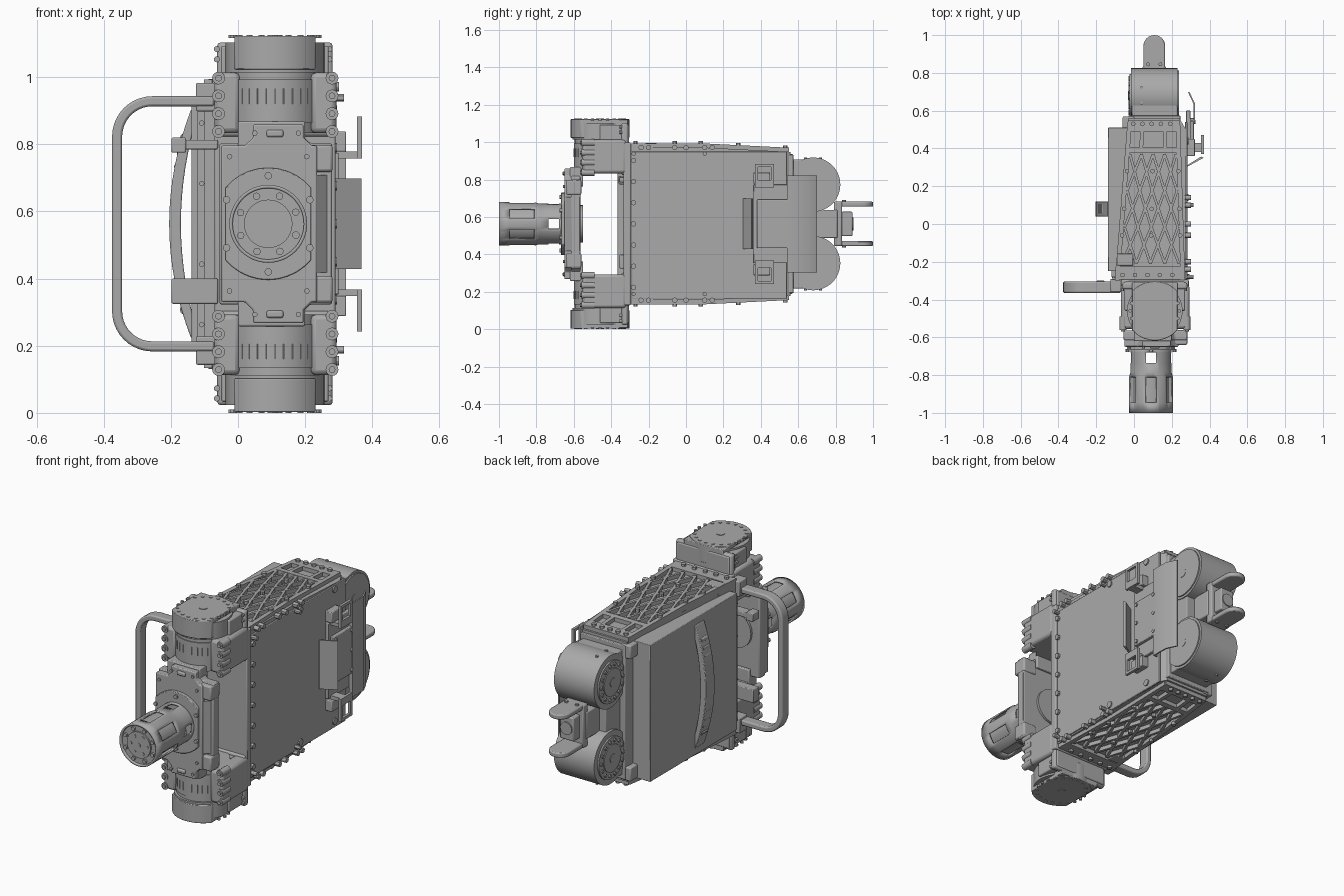
import bpy, bmesh, math
from mathutils import Matrix, Vector

cube = bpy.data.objects.get("Cube")
if cube:
    bpy.data.objects.remove(cube, do_unlink=True)

grey = bpy.data.materials.new("machined_grey")
grey.use_nodes = True
grey.diffuse_color = (0.4, 0.4, 0.4, 1)
grey.node_tree.nodes["Principled BSDF"].inputs["Base Color"].default_value = (0.4, 0.4, 0.4, 1)

MID = 0.563           # mirror height of the whole machine
SIDES = ((1, "upper"), (-1, "lower"))
TURN = {"x": Matrix.Rotation(math.pi / 2, 4, "Y"),
        "y": Matrix.Rotation(math.pi / 2, 4, "X"), "z": Matrix()}


def finish(name, bm, bevel=0):
    bmesh.ops.recalc_face_normals(bm, faces=bm.faces)
    for f in bm.faces:
        f.smooth = True
    mesh = bpy.data.meshes.new(name)
    bm.to_mesh(mesh)
    bm.free()
    mesh.set_sharp_from_angle(angle=math.radians(30))
    mesh.materials.append(grey)
    ob = bpy.data.objects.new(name, mesh)
    bpy.context.collection.objects.link(ob)
    if bevel:
        mod = ob.modifiers.new("bevel", "BEVEL")
        mod.width, mod.segments = bevel, 2
    return ob


def place(axis, u, v, w):
    return Vector({"x": (w, u, v), "y": (u, w, v), "z": (u, v, w)}[axis])


def add_prism(bm, pts, axis, a, b):
    face = bm.faces.new([bm.verts.new(place(axis, u, v, a)) for u, v in pts])
    geom = bmesh.ops.extrude_face_region(bm, geom=[face])["geom"]
    moved = [g for g in geom if isinstance(g, bmesh.types.BMVert)]
    bmesh.ops.translate(bm, verts=moved, vec=place(axis, 0, 0, b - a))


def prism(name, pts, axis, a, b, bevel=0):
    bm = bmesh.new()
    add_prism(bm, pts, axis, a, b)
    return finish(name, bm, bevel)


def rect(u0, u1, v0, v1):
    return [(u0, v0), (u1, v0), (u1, v1), (u0, v1)]


def box(name, x, y, z, bevel=0):
    return prism(name, rect(*x, *y), "z", *z, bevel)


def span(s, lo, hi):
    return sorted((MID + s * lo, MID + s * hi))


def cyls(name, centres, r, depth, axis, seg=12):
    bm = bmesh.new()
    for c in centres:
        bmesh.ops.create_cone(bm, cap_ends=True, segments=seg, radius1=r, radius2=r,
                              depth=depth, matrix=Matrix.Translation(c) @ TURN[axis])
    return finish(name, bm)


def ring(axis, u, v, w, r, n, start=0):
    return [place(axis, u + r * math.cos(start + math.tau * i / n),
                  v + r * math.sin(start + math.tau * i / n), w) for i in range(n)]


def arc(u, v, r, a0, a1, n=10):
    return [(u + r * math.cos(math.radians(a0 + (a1 - a0) * i / n)),
             v + r * math.sin(math.radians(a0 + (a1 - a0) * i / n))) for i in range(n + 1)]


def trimmed_disc(u, v, r, lean):
    return arc(u, v, r, lean, 180 - lean) + arc(u, v, r, 180 + lean, 360 - lean)


def half_height(y):
    return 0.408 - 0.05 * max(0, y - 0.1)


# Tapered main casing
bm = bmesh.new()
add_prism(bm, [(-0.1, -0.3), (0.275, -0.3), (0.275, 0.1), (0.275, 0.5), (0.24, 0.56),
               (-0.03, 0.56), (-0.065, 0.1)], "z", 0, 1)
for v in bm.verts:
    v.co.z = MID + (1 if v.co.z > 0.5 else -1) * half_height(v.co.y)
finish("main_casing", bm)
box("left_cover", (-0.138, 0), (-0.25, 0.51), span(1, -0.378, 0.378), 0.003)
box("right_cover", (0.27, 0.282), (-0.29, 0.54), span(1, -0.4, 0.387), 0.003)
box("rear_plate", (-0.03, 0.245), (0.54, 0.575), span(1, -0.37, 0.37), 0.004)


# Lattice ribs on the upper and lower decks
def deck(u, y):
    t = (y + 0.3) / 0.85
    return -0.1 + 0.07 * t + u * (0.37 - 0.1 * t)


ROWS = 3
rows = [-0.21 + 0.58 / ROWS * j for j in range(ROWS + 1)]
for s, side in SIDES:
    bm = bmesh.new()

    def rib(u0, y0, u1, y1, w=0.007):
        p, q = Vector((deck(u0, y0), y0)), Vector((deck(u1, y1), y1))
        d = (q - p).normalized() * w
        n = Vector((-d.y, d.x))
        old = set(bm.verts)
        add_prism(bm, [p - n, q - n, q + n, p + n], "z", 0, 1)
        for v in set(bm.verts) - old:
            lift = 0.022 if v.co.z > 0.5 else -0.01
            v.co.z = MID + s * (half_height(v.co.y) + lift)

    for j in range(ROWS):
        for i in range(4):
            a, b = 0.08 + 0.21 * i, 0.08 + 0.21 * (i + 1)
            rib(a, rows[j], b, rows[j + 1])
            rib(b, rows[j], a, rows[j + 1])
    for u in (0.03, 0.97):
        rib(u, -0.3, u, 0.1, 0.012)
        rib(u, 0.1, u, 0.54, 0.012)
    for y, w in ((-0.26, 0.035), (0.39, 0.015), (0.52, 0.03)):
        rib(0, y, 1, y, w)
    for u in (0.28, 0.72):
        rib(u, 0.39, u, 0.52, 0.01)
    finish(side + "_deck_ribs", bm)
    dots = [(deck(u, y), y, MID + s * (half_height(y) + 0.025))
            for y in (-0.27, 0.53) for u in (0.1, 0.28, 0.46, 0.64, 0.82)]
    dots += [(deck(u, y), y, MID + s * (half_height(y) + 0.025))
             for y in (-0.06, 0.08, 0.28) for u in (0.05, 0.5, 0.95)]
    cyls(side + "_deck_bolts", dots, 0.012, 0.018, "z")
    cyls(side + "_edge_studs", [(0.286, y, MID + s * 0.408) for y in
                                (-0.24, -0.2, -0.06, 0.0, 0.1, 0.14)], 0.014, 0.03, "x")
    cyls(side + "_pegs", [(0.29, y, MID + s * 0.375) for y in (-0.28, 0.1)], 0.011, 0.05, "x")
    cyls(side + "_cover_screws", [(0.283, y, MID + s * 0.365) for y in (0.14, 0.44)],
         0.018, 0.012, "x", 20)
    box(side + "_rear_corner", (-0.06, 0.0), (0.49, 0.57), span(s, 0.3, 0.375), 0.006)
    box(side + "_deck_lug", (-0.09, -0.005), (-0.22, -0.155), span(s, 0.38, 0.432), 0.005)

cyls("cover_edge_bolts", [(0.285, -0.28, MID + 0.113 * i) for i in range(-3, 4)], 0.014, 0.02, "x")

# Carrying grip on the left cover
ts = [-1 + i / 8 for i in range(17)]
outer = [(-0.14 - 0.065 * (1 - t * t), MID + 0.34 * t) for t in ts]
inner = [(-0.115 - 0.055 * (1 - t * t), MID + 0.34 * t) for t in reversed(ts)]
prism("side_grip", outer + inner, "y", 0.04, 0.12, 0.004)
cyls("grip_scallops", [(-0.188 + 0.055 * t * t, 0.08, MID + 0.34 * t) for t in ts[2:-2]],
     0.016, 0.05, "y")

# Front bulkhead and its fittings
box("bulkhead", (-0.07, 0.29), (-0.335, -0.295), span(1, -0.435, 0.435), 0.006)
box("bulkhead_left_wing", (-0.12, -0.06), (-0.28, -0.24), span(1, -0.345, 0.345))
cyls("wing_bolts", [(-0.108, -0.283, MID + z) for z in (-0.3, -0.12, 0.12, 0.3)], 0.008, 0.012, "y")
box("upper_hook", (-0.19, -0.06), (-0.355, -0.305), (0.785, 0.813), 0.004)
box("upper_hook_tip", (-0.198, -0.155), (-0.36, -0.3), (0.775, 0.82), 0.004)
box("lower_hook", (-0.198, -0.06), (-0.355, -0.305), (0.325, 0.4), 0.004)

# Loop handle
out_path = arc(-0.255, MID + 0.26, 0.12, 90, 180) + arc(-0.255, MID - 0.26, 0.12, 180, 270)
in_path = arc(-0.255, MID - 0.26, 0.09, 270, 180) + arc(-0.255, MID + 0.26, 0.09, 180, 90)
prism("loop_handle", [(-0.07, MID + 0.38)] + out_path + [(-0.07, MID - 0.38), (-0.07, MID - 0.35)]
      + in_path + [(-0.07, MID + 0.35)], "y", -0.365, -0.305, 0.007)

C = (0.11, -0.46)     # drive unit axis
for s, side in SIDES:
    # Handle mounts
    box(side + "_handle_mount", (-0.125, -0.05), (-0.36, -0.29), span(s, 0.335, 0.42), 0.005)
    # Vertical drive units
    box(side + "_motor_block", (-0.05, 0.27), (-0.46, -0.305), span(s, 0.275, 0.53), 0.006)
    box(side + "_motor_flange", (-0.062, 0.282), (-0.345, -0.31), span(s, 0.26, 0.54), 0.01)
    for part, r, lo, hi in (("collar", 0.135, 0.27, 0.5), ("vent_ring", 0.14, 0.3, 0.43),
                            ("head", 0.147, 0.45, 0.54)):
        z0, z1 = span(s, lo, hi)
        cyls(side + "_motor_" + part, [(*C, (z0 + z1) / 2)], r, z1 - z0, "z", 64)
    prism(side + "_motor_cap", trimmed_disc(*C, 0.157, 40), "z", *span(s, 0.46, 0.56), 0.003)
    box(side + "_motor_cap_back", (-0.01, 0.23), (-0.46, -0.31), span(s, 0.46, 0.557), 0.004)
    cyls(side + "_cap_bolts", ring("z", *C, MID + s * 0.558, 0.13, 20), 0.009, 0.01, "z")
    cyls(side + "_cap_hub", [(*C, MID + s * 0.558)], 0.022, 0.01, "z", 24)
    cyls(side + "_vent_marks", ring("z", *C, MID + s * 0.38, 0.139, 32), 0.003, 0.045, "z", 6)
    for x0, x1, tag in ((-0.07, 0.006, "right"), (0.217, 0.293, "left")):
        prism(side + "_" + tag + "_clamp", rect(x0, x1, *span(s, 0.27, 0.45)), "y", -0.555, -0.32, 0.015)
        xb = -0.058 if x0 < 0 else 0.28
        cyls(side + "_" + tag + "_clamp_bosses", [(xb, -0.525, MID + s * (0.275 + 0.053 * i))
             for i in range(4)], 0.019, 0.07, "y", 16)
        cyls(side + "_" + tag + "_clamp_screws", [(xb, -0.562, MID + s * (0.275 + 0.053 * i))
             for i in range(4)], 0.01, 0.012, "y")
        cyls(side + "_" + tag + "_flange_bolts", [(xb - 0.005 if x0 < 0 else xb - 0.008, -0.348, MID + s * z)
             for z in (0.49, 0.52)], 0.009, 0.014, "y")
    # Links from the front yoke to the drive units
    box(side + "_yoke_link", (0.0, 0.2), (-0.62, -0.55), span(s, 0.2, 0.305), 0.005)
    box(side + "_yoke_pad", (0.2, 0.282), (-0.64, -0.56), span(s, 0.155, 0.235), 0.008)
    box(side + "_yoke_slot_boss", (0.085, 0.135), (-0.66, -0.63), span(s, 0.258, 0.28), 0.006)

# Front yoke plate
half = [(-0.055, 0.24), (0.015, 0.24), (0.04, 0.265), (0.04, 0.305), (0.19, 0.305), (0.19, 0.265),
        (0.215, 0.24), (0.28, 0.24)]
half_up = [(x, MID + z) for x, z in half]
half_down = [(x, MID - z) for x, z in reversed(half)]
prism("yoke_plate", half_up + half_down, "y", -0.615, -0.565, 0.006)
prism("yoke_raised_face", [(min(0.235, x + 0.005), MID + (z - MID) * 0.97)
                           for x, z in half_up + half_down], "y", -0.65, -0.61, 0.005)
prism("yoke_side_ramp", [(0.23, -0.648), (0.28, -0.6), (0.28, -0.57), (0.23, -0.57)],
      "z", *span(1, -0.145, 0.145))
cyls("yoke_rear_ring", [(0.09, -0.562, MID)], 0.1, 0.02, "y", 40)
cyls("yoke_screws", [(x, -0.652, MID + z) for x in (0.05, 0.18) for z in (-0.27, 0.27)]
     + [(x, -0.652, MID + z) for x in (-0.025, 0.205) for z in (-0.2, 0.2)], 0.008, 0.012, "y")

# Wrist flange with trimmed sides
prism("wrist_flange", trimmed_disc(0.09, MID, 0.167, 40), "y", -0.668, -0.64, 0.003)
cyls("wrist_flange_bolts", ring("y", 0.09, MID, -0.67, 0.143, 6, math.pi / 6), 0.011, 0.014, "y")

# Wrist barrel: a wall with slots and windows left open
SEG = 48
levels = [-1.0, -0.945, -0.81, -0.785, -0.735, -0.68, -0.65]
bm = bmesh.new()
loops = []
for y in levels:
    r = 0.116 if y < -0.8 else 0.109
    loops.append([bm.verts.new(p) for p in ring("y", 0.09, MID, y, r, SEG, math.radians(-15))])
for k in range(len(levels) - 1):
    for i in range(SEG):
        slot = k == 1 and (i - 4) % 8 < 4
        window = k == 4 and i % 12 < 4
        if not (slot or window):
            j = (i + 1) % SEG
            bm.faces.new((loops[k][i], loops[k][j], loops[k + 1][j], loops[k + 1][i]))
barrel = finish("wrist_barrel", bm)
wall = barrel.modifiers.new("wall", "SOLIDIFY")
wall.thickness, wall.offset = 0.01, -1
cyls("wrist_core", [(0.09, -0.885, MID)], 0.097, 0.2, "y", 48)
cyls("wrist_end_disc", [(0.09, -0.98, MID)], 0.107, 0.016, "y", 48)
cyls("wrist_end_hub", [(0.09, -0.984, MID)], 0.072, 0.026, "y", 48)
cyls("wrist_end_outer_bolts", ring("y", 0.09, MID, -0.99, 0.089, 8, 0.4), 0.011, 0.018, "y")
cyls("wrist_end_inner_bolts", ring("y", 0.09, MID, -0.994, 0.05, 6), 0.01, 0.011, "y")
cyls("wrist_end_pin", [(0.09, -0.994, MID)], 0.012, 0.011, "y")

# Rear twin drums
for s, side in SIDES:
    z = MID + s * 0.21
    cyls(side + "_drum", [(0.1075, 0.68, z)], 0.145, 0.245, "x", 64)
    cyls(side + "_drum_cap", [(-0.016, 0.68, z)], 0.115, 0.014, "x", 48)
    cyls(side + "_drum_cap_ring", [(-0.02, 0.68, z)], 0.075, 0.016, "x", 40)
    cyls(side + "_drum_hub", [(0.104, 0.68, z)], 0.024, 0.27, "x", 24)
    cyls(side + "_drum_bolts", ring("x", 0.68, z, -0.024, 0.095, 14), 0.009, 0.012, "x")
    cyls(side + "_drum_plate", [(0.231, 0.68, z)], 0.132, 0.012, "x", 48)
    cyls(side + "_drum_top_screws", [(0.04, y, z + s * 0.136) for y in (0.64, 0.72)], 0.008, 0.02, "z")
    box(side + "_drum_saddle", (-0.012, 0.23), (0.56, 0.67), span(s, 0.15, 0.345), 0.005)
    # Rear fork prong and knuckle screws
    prism(side + "_fork_prong", [(0.05, 0.8), (0.165, 0.8)] + arc(0.1075, 0.9425, 0.0575, 0, 180, 16),
          "z", *span(s, 0.092, 0.119), 0.006)
    cyls(side + "_fork_screws", [(x, 0.845, MID + s * 0.12) for x in (0.075, 0.14)], 0.01, 0.014, "z")
    # Side hook with a square frame
    zf = span(s, 0.225, 0.32)
    box(side + "_latch_arm", (0.27, 0.37), (0.38, 0.43), span(s, 0.195, 0.215))
    box(side + "_latch_block", (0.275, 0.322), (0.36, 0.45), span(s, 0.215, 0.275), 0.004)
    for tag, y, zz in (("front", (0.37, 0.385), zf), ("rear", (0.455, 0.47), zf),
                       ("inner", (0.37, 0.47), span(s, 0.195, 0.235)),
                       ("outer", (0.37, 0.47), span(s, 0.305, 0.32))):
        box(side + "_latch_frame_" + tag, (0.355, 0.37), y, zz)

box("drum_bridge", (0.0, 0.225), (0.56, 0.7), span(1, -0.2, 0.2), 0.005)
box("fork_neck", (0.04, 0.175), (0.69, 0.81), span(1, -0.075, 0.075), 0.006)
box("fork_base", (0.045, 0.17), (0.79, 0.835), span(1, -0.119, 0.119), 0.008)
box("fork_block", (0.065, 0.15), (0.83, 0.89), span(1, -0.065, 0.065), 0.006)
cyls("fork_eye", [(0.1075, 0.89, MID)], 0.035, 0.012, "y", 24)

# Right-hand connector bay
box("connector_base", (0.275, 0.3), (0.36, 0.6), span(1, -0.21, 0.21), 0.004)
box("connector_body", (0.295, 0.318), (0.38, 0.56), span(1, -0.13, 0.13), 0.004)
prism("connector_shield", [(0.275, 0.307), (0.285, 0.305), (0.368, 0.35), (0.355, 0.357)],
      "z", *span(1, -0.135, 0.135))
prism("bent_guard", [(0.285, 0.7), (0.293, 0.7), (0.322, 0.64), (0.322, 0.54), (0.3, 0.54),
                     (0.3, 0.55), (0.314, 0.55), (0.314, 0.638)], "z", *span(1, -0.26, 0.26))
cyls("connector_screws", [(0.319, y, MID + z) for y in (0.4, 0.54) for z in (-0.11, 0, 0.11)],
     0.01, 0.012, "x")
